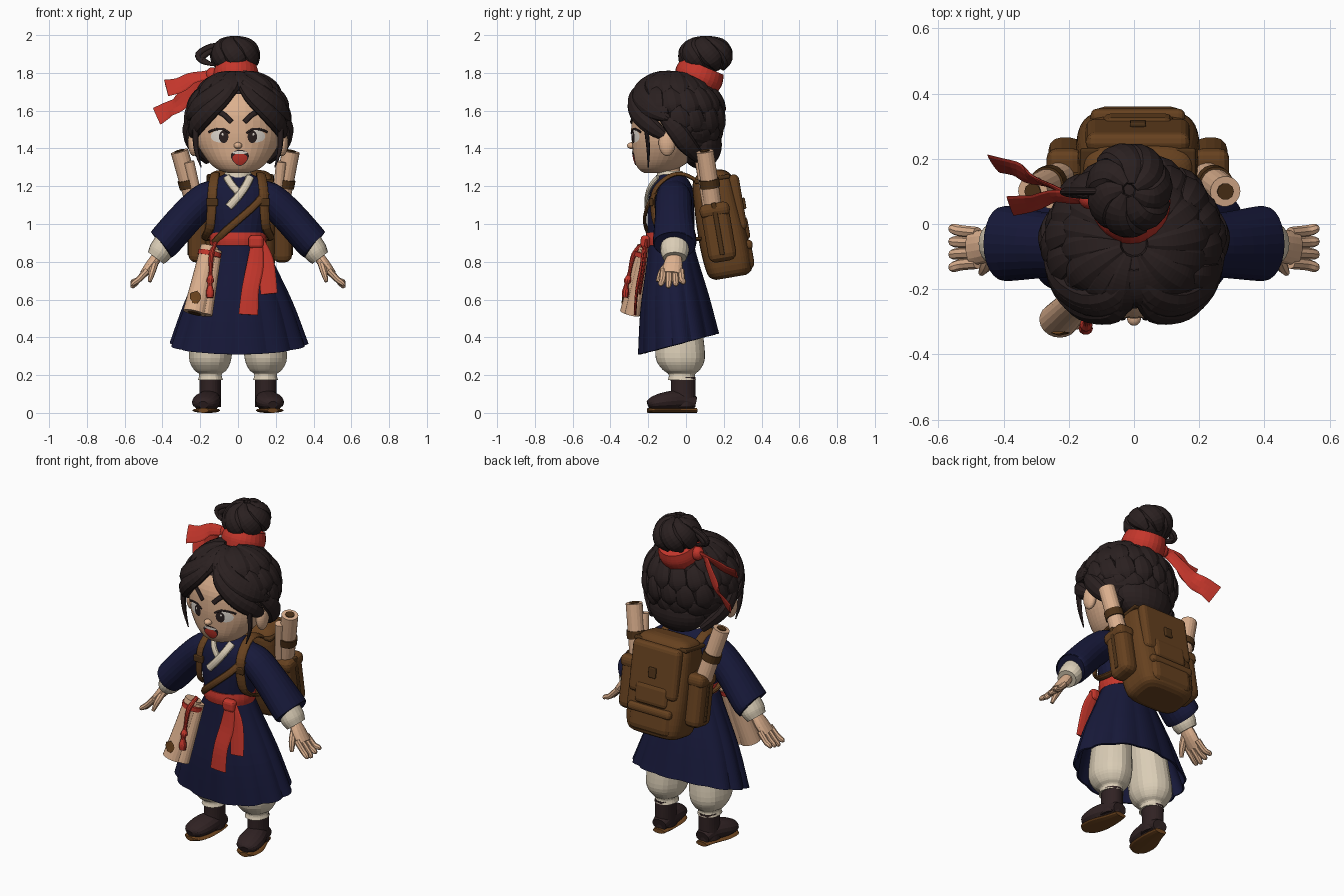
import bpy, bmesh, math, random
from mathutils import Vector, Matrix
random.seed(4)
if "Cube" in bpy.data.objects:
    bpy.data.objects.remove(bpy.data.objects["Cube"])
# Colours
HEX = dict(skin="dcb08e", hair="2a2020", navy="17193a", red="c4362b", cream="dacdb6",
           leather="66411f", strap="4c3117", sole="70461f", white="e6ded4", boot="302223")
MATS, PARTS = {}, []
for key, h in HEX.items():
    rgb = [((int(h[i:i + 2], 16) / 255 + .055) / 1.055) ** 2.4 for i in (0, 2, 4)]
    MATS[key] = m = bpy.data.materials.new(key)
    m.use_nodes = True
    m.diffuse_color = (*rgb, 1)
    m.node_tree.nodes["Principled BSDF"].inputs["Base Color"].default_value = (*rgb, 1)

# Helpers
def finish(name, bm, mat, s=1, mtx=Matrix()):
    bm.transform(Matrix.Diagonal((s, 1, 1, 1)) @ mtx)
    bmesh.ops.recalc_face_normals(bm, faces=bm.faces)
    me = bpy.data.meshes.new(name)
    bm.to_mesh(me)
    bm.free()
    me.materials.append(MATS[mat])
    ob = bpy.data.objects.new(name, me)
    bpy.context.collection.objects.link(ob)
    PARTS.append(ob)
    return ob

def smooth(pts, k=4):
    rows = []
    for i in range(len(pts) - 1):
        a, b, c, d = (pts[max(0, min(len(pts) - 1, i + j))] for j in (-1, 0, 1, 2))
        for t in (j / k for j in range(k)):
            rows.append([.5 * (2 * q + (r - p) * t + (2 * p - 5 * q + 4 * r - u) * t * t
                               + (3 * q - p - 3 * r + u) * t ** 3) for p, q, r, u in zip(a, b, c, d)])
    return rows + [list(pts[-1])]

def skin_rings(rings, caps):
    bm = bmesh.new()
    vs = [[bm.verts.new(p) for p in ring] for ring in rings]
    n = len(vs[0])
    for a, b in zip(vs, vs[1:]):
        for i in range(n):
            bm.faces.new((a[i], a[(i + 1) % n], b[(i + 1) % n], b[i]))
    for ring in (vs[0], vs[-1])[:caps]:
        bm.faces.new(ring)
    return bm

def tube(name, pts, mat, out=lambda p: Vector((0, -1, 0)), s=1, n=10):
    """Points are x, y, z, half width, half thickness; out gives the thin direction."""
    rows, rings = smooth(pts), []
    for i, r in enumerate(rows):
        p = Vector(r[:3])
        t = (Vector(rows[min(i + 1, len(rows) - 1)][:3]) - Vector(rows[max(i - 1, 0)][:3])).normalized()
        side = t.cross(out(p)).normalized()
        rings.append([p + side * r[3] * math.cos(a) + side.cross(t) * r[4] * math.sin(a)
                      for a in (math.tau * j / n for j in range(n))])
    return finish(name, skin_rings(rings, 2), mat, s)

def loft(name, prof, mat, n=28, s=1, p=2, shape=lambda a, t: (1, 0), caps=2, mtx=Matrix()):
    """Profile rows are cx, cy, z, rx, ry."""
    rows, rings = smooth(prof), []
    for i, (cx, cy, z, rx, ry) in enumerate(rows):
        ring = []
        for a in (math.tau * j / n for j in range(n)):
            c, d = (math.copysign(abs(v) ** (2 / p), v) for v in (math.cos(a), math.sin(a)))
            f, dz = shape(a, i / (len(rows) - 1))
            ring.append((cx + rx * f * c, cy + ry * f * d, z + dz))
        rings.append(ring)
    return finish(name, skin_rings(rings, caps), mat, s, mtx)

def ball(name, c, r, mat, s=1, cut=lambda d: False):
    bm = bmesh.new()
    bmesh.ops.create_uvsphere(bm, u_segments=24, v_segments=16, radius=1)
    bmesh.ops.delete(bm, geom=[f for f in bm.faces if cut(f.calc_center_median().normalized())], context='FACES')
    finish(name, bm, mat, s, Matrix.Translation(c) @ Matrix.Diagonal((*r, 1)))

def box(name, c, size, mat, s=1, mtx=Matrix(), bevel=.02):
    bm = bmesh.new()
    bmesh.ops.create_cube(bm, size=1)
    bm.transform(Matrix.Translation(c) @ Matrix.Diagonal((*size, 1)))
    bmesh.ops.bevel(bm, geom=bm.edges, offset=bevel, segments=3, profile=.5, affect='EDGES')
    finish(name, bm, mat, 1, mtx @ Matrix.Diagonal((s, 1, 1, 1)))

def front_y(prof, x, z):
    rows = smooth(prof, 6)
    i = next((i for i in range(len(rows) - 2) if rows[i + 1][2] >= z), len(rows) - 2)
    t = (z - rows[i][2]) / (rows[i + 1][2] - rows[i][2])
    _, cy, _, rx, ry = (a + (b - a) * t for a, b in zip(rows[i], rows[i + 1]))
    return cy - ry * math.sqrt(max(0, 1 - (x / rx) ** 2))

def decal(name, prof, cx, cz, rx, rz, mat, off, s=1, flare=0):
    """Thin patch hugging the front of a profile; flare widens its top."""
    rings = []
    for f in (.05, .4, .7, 1):
        xz = [(cx + f * rx * math.cos(a) * (1 + flare * math.sin(a)), cz + f * rz * math.sin(a))
              for a in (math.tau * j / 24 for j in range(24))]
        rings.append([(x, front_y(prof, x, z) - off, z) for x, z in xz])
    finish(name, skin_rings(rings, 1), mat, s)

def band(name, prof, xz, w, h, mat, off, s=1):
    """Flat band following the front of a profile."""
    tube(name, [(x, front_y(prof, x, z) - off, z, w, h) for x, z in xz], mat, s=s)

SIDES = ((1, "left"), (-1, "right"))
# Head, face and neck
HEAD = [(0, -.17, 1.27, .05, .05), (0, -.15, 1.29, .11, .1), (0, -.125, 1.34, .165, .15), (0, -.1, 1.42, .215, .185),
        (0, -.085, 1.5, .23, .205), (0, -.07, 1.6, .23, .21), (0, -.06, 1.7, .19, .165), (0, -.06, 1.76, .1, .09)]
loft("head", HEAD, "skin", n=36)
loft("neck", [(0, -.08, 1.15, .06, .06), (0, -.09, 1.33, .055, .055)], "skin")
ball("nose", (0, -.287, 1.415), (.022, .025, .018), "skin")
for s, side in SIDES:
    ball(side + "_ear", (.235, -.1, 1.43), (.03, .045, .07), "skin", s)
    decal(side + "_eye_white", HEAD, .098, 1.465, .046, .033, "white", .002, s)
    decal(side + "_iris", HEAD, .076, 1.462, .025, .033, "hair", .004, s)
    decal(side + "_eye_glint", HEAD, .082, 1.475, .006, .007, "white", .006, s)
    band(side + "_eyelid", HEAD, [(.045, 1.482), (.08, 1.502), (.12, 1.5), (.155, 1.487)], .006, .004, "hair", .003, s)
    band(side + "_brow", HEAD, [(.035, 1.54), (.07, 1.575), (.1, 1.592), (.13, 1.595)], .014, .006, "hair", .003, s)
decal("mouth", HEAD, .01, 1.35, .046, .042, "hair", .002, flare=.3)
decal("tongue", HEAD, .01, 1.342, .038, .031, "red", .004, flare=.3)
decal("teeth", HEAD, .01, 1.378, .04, .008, "white", .005)

# Hair: cap, overlapping tiers of locks, parted fringe
HC, HR = Vector((0, -.06, 1.56)), (.25, .24, .23)

def hairline(a):
    return .9 + .95 * min(abs(a) / 1.57, 1) + .45 * max(0, abs(a) / 1.57 - 1)

def lock(name, path, w, h, c=HC, r=HR, lift=1.0):
    pts = []
    for (a, phi), q in zip(path, (.35, .8, 1, .95, .35)):
        d = Vector((r[0] * math.sin(phi) * math.sin(a), -r[1] * math.sin(phi) * math.cos(a), r[2] * math.cos(phi)))
        pts.append((*(c + lift * d), w * q, h * (.4 + q * .6)))
    tube(name, pts, "hair", out=lambda p: p - c)

ball("hair_cap", HC, HR, "hair", cut=lambda d: math.acos(d.z) > hairline(math.atan2(d.x, -d.y)) + .05)
for tier, (top, low) in enumerate(((.15, 1.05), (.8, 1.5), (1.25, 1.95), (1.7, 2.35))):
    for i in range(16):
        a = (i + .5 * (tier % 2) + random.uniform(-.1, .1)) / 16 * math.tau - math.pi
        end = min(low, hairline(a)) + random.uniform(-.04, .06)
        if end > top + .2:
            lock("hair_lock", [(a + .04 * t, top + (end - top) * t / 4) for t in range(5)], .062, .036,
                 lift=random.uniform(.98, 1.02))
for s, side in SIDES:
    for start, drop in ((.24, 0), (.4, -.22), (.58, .15)):
        lock(side + "_fringe_lock", [(s * a, p + start - .45 + drop * a / 2) for a, p in
                                     ((.06, .5), (.3, .9), (.65, 1.25), (1.05, 1.55), (1.45, 1.8))], .052, .038, lift=1.04)
    tube(side + "_ear_curl", [(.235, -.12, 1.57, .03, .025), (.262, -.055, 1.5, .05, .032), (.235, .005, 1.42, .05, .035),
                              (.16, .08, 1.34, .03, .025)], "hair", out=lambda p: p - HC, s=s)
    tube(side + "_strand", [(.205, -.2, 1.62, .018, .013), (.222, -.21, 1.52, .018, .013), (.222, -.2, 1.4, .013, .01),
                            (.195, -.2, 1.3, .003, .003)], "hair", s=s)
    for z in range(3):
        lock(side + "_nape_lock", [(s * (3.1 - t * .38), 1.85 + z * .24 - t * .05) for t in range(5)], .05, .03)
ball("nape_hair", (0, .08, 1.42), (.18, .11, .13), "hair")
# Top knot with tied ribbon
BUN, BR = Vector((-.015, .105, 1.89)), (.108, .122, .092)
ball("bun", BUN, BR, "hair")
for i in range(7):
    lock("bun_lock", [(i / 7 * math.tau + t * .35, .15 + t * .55) for t in range(5)], .052, .026, BUN, BR)
for r in (.01, .03):
    tube("loose_curl", [(-.07, .1, 1.94, .014, .012), (-.14, .1, 1.95 - r, .016, .012), (-.22 + r, .1, 1.91 - r, .016, .012),
                        (-.2 + r, .09, 1.86, .012, .01), (-.12, .08, 1.84, .006, .006)], "hair")
tilt = Matrix.Translation((-.01, .07, 1.785)) @ Matrix.Rotation(-.4, 4, 'X')
loft("hair_band", [(0, 0, -.055, .115, .12), (0, 0, 0, .122, .13), (0, 0, .055, .108, .118)], "red", mtx=tilt)
ball("ribbon_knot", (-.135, .08, 1.79), (.035, .035, .04), "red")
for end in ([(-.25, .085, 1.77, .036, .007), (-.31, .065, 1.735, .046, .007), (-.38, .055, 1.72, .054, .006)],
            [(-.24, .11, 1.72, .036, .007), (-.31, .14, 1.64, .048, .007), (-.37, .17, 1.605, .05, .007),
             (-.43, .185, 1.57, .056, .006)]):
    tube("ribbon_tail", [(-.12, .08, 1.79, .02, .01), (-.18, .08, 1.785, .03, .01)] + end, "red",
         out=lambda p: Vector((.2, -.8, .6)))

# Robe, collar and sash
TORSO = [(0, -.08, .88, .14, .12), (0, -.08, 1, .16, .125), (0, -.08, 1.1, .185, .122),
         (0, -.075, 1.18, .185, .112), (0, -.075, 1.23, .14, .09), (0, -.08, 1.265, .07, .065)]
loft("robe_top", TORSO, "navy")
skirt = loft("robe_skirt", [(0, -.08, .92, .13, .115), (0, -.075, .8, .185, .135), (0, -.06, .58, .285, .18),
                            (0, -.04, .365, .36, .21)], "navy", n=128, caps=0,
             shape=lambda a, t: (1 + t * (.05 * abs(math.sin(6.5 * a + 1)) - .025 + .015 * math.cos(5 * a)),
                                 .055 * t * math.sin(a)))
skirt.modifiers.new("thickness", 'SOLIDIFY').thickness = .01
loft("collar_ring", [(0, -.08, 1.235, .085, .078), (0, -.085, 1.28, .066, .066)], "cream")
band("collar_under", TORSO, [(-.06, 1.25), (-.035, 1.21), (0, 1.17)], .02, .01, "cream", .008)
band("collar_over", TORSO, [(.065, 1.25), (.04, 1.2), (0, 1.145), (-.05, 1.09)], .022, .011, "cream", .012)
loft("sash", [(0, -.08, .885, .148, .13), (0, -.08, .92, .152, .135), (0, -.08, .955, .148, .13)], "red")
box("sash_knot", (.095, -.215, .905), (.08, .05, .07), "red")
tube("sash_tail", [(.1, -.22, .91, .03, .01), (.09, -.235, .78, .045, .01), (.065, -.26, .65, .046, .009),
                   (.055, -.27, .52, .052, .007)], "red")
tube("sash_tail", [(.11, -.21, .91, .03, .01), (.145, -.22, .8, .045, .01), (.165, -.245, .63, .045, .007)], "red")

# Arms, legs and boots
up, flat = (lambda p: Vector((1, 0, .8))), (lambda p: Vector((0, 0, 1)))
for s, side in SIDES:
    tube(side + "_sleeve", [(.1, -.065, 1.18, .075, .06), (.17, -.065, 1.135, .095, .085), (.27, -.065, 1.04, .1, .09),
                            (.385, -.06, .91, .115, .09), (.405, -.06, .89, .108, .084)], "navy", up, s, 24)
    tube(side + "_cuff", [(.38, -.06, .91, .07, .06), (.41, -.06, .855, .075, .064), (.435, -.06, .82, .062, .052)],
         "cream", up, s, 20)
    tube(side + "_palm", [(.42, -.06, .84, .035, .028), (.455, -.068, .79, .05, .03), (.5, -.075, .735, .052, .022)],
         "skin", up, s, 14)
    for i in range(4):
        y, z = -.12 + i * .031, .662 + .01 * abs(i - 1)
        tube(side + "_finger", [(.48, y, .755, .018, .018), (.527, y - .004 + i * .003, .705, .018, .016),
                                (.555, y - .012 + i * .008, z + .012, .016, .014), (.562, y - .013 + i * .008, z, .008, .007)],
             "skin", up, s, 8)
    tube(side + "_thumb", [(.44, -.09, .795, .02, .02), (.455, -.128, .745, .02, .018), (.468, -.15, .695, .01, .01)],
         "skin", up, s, 8)
    loft(side + "_trouser", [(.12, -.04, .58, .1, .11), (.135, -.035, .42, .11, .125), (.145, -.03, .29, .112, .13),
                             (.145, -.025, .23, .088, .1), (.145, -.022, .205, .06, .07), (.145, -.022, .175, .066, .074)],
         "cream", s=s, shape=lambda a, t: (1 + .015 * math.cos(9 * a), 0))
    loft(side + "_boot_shaft", [(.147, -.015, .19, .058, .066), (.147, -.015, .1, .056, .066), (.15, -.02, .03, .06, .07)],
         "boot", s=s)
    tube(side + "_boot_foot", [(.145, .05, .05, .045, .035), (.15, -.02, .065, .06, .055), (.168, -.11, .06, .074, .05),
                               (.18, -.175, .05, .06, .036), (.184, -.2, .042, .025, .02)], "boot", flat, s, 16)
    tube(side + "_sole", [(.144, .058, .013, .038, .013), (.15, -.02, .013, .056, .013), (.168, -.11, .013, .072, .013),
                          (.18, -.175, .013, .06, .013), (.184, -.203, .013, .028, .013)], "sole", flat, s, 12)

# Backpack
PACK = Matrix.Translation((.012, .2, 1)) @ Matrix.Rotation(.17, 4, 'X')
loft("pack_body", [(0, -.01, -.285, .13, .08), (0, -.01, -.25, .175, .12), (0, -.015, -.1, .19, .13), (0, -.02, .1, .185, .12),
                   (0, -.02, .23, .175, .108), (0, -.02, .275, .15, .08), (0, -.02, .29, .09, .04)],
     "leather", p=4, n=40, mtx=PACK)
box("pack_flap", (0, .09, .1), (.32, .06, .3), "leather", mtx=PACK, bevel=.028)
box("pack_flap_tongue", (0, .1, -.04), (.22, .055, .13), "leather", mtx=PACK, bevel=.027)
box("pack_pocket", (0, .08, -.18), (.28, .09, .17), "leather", mtx=PACK, bevel=.042)
box("pocket_lid", (0, .085, -.13), (.29, .095, .05), "leather", mtx=PACK)
box("pack_buckle", (0, .125, .09), (.05, .015, .06), "strap", mtx=PACK, bevel=.006)
box("pack_seam", (0, -.02, .245), (.355, .19, .022), "strap", mtx=PACK, bevel=.008)
for s, side in SIDES:
    box(side + "_pouch", (.222, -.035, -.04), (.105, .15, .31), "leather", s, PACK, .04)
    box(side + "_pouch_lid", (.225, -.035, .08), (.11, .16, .075), "leather", s, PACK, .03)
    box(side + "_pouch_strap", (.23, -.035, -.02), (.1, .025, .28), "strap", s, PACK, .006)
    x = .295 - .015 * s
    roll = lambda t, r: (.215 + (x - .215) * t, .15 - .05 * t, 1.05 + .335 * t, r, r)
    tube(side + "_map_roll", [roll(0, .047), roll(1, .047)], "skin", s=s, n=18)
    tube(side + "_small_roll", [(.2, .12, 1.06, .028, .028), (x - .05, .075, 1.33, .028, .028)], "skin", s=s, n=14)
    tube(side + "_roll_core", [roll(.9, .026), roll(1.015, .026)], "strap", s=s)
    tube(side + "_roll_tie", [roll(.43, .054), roll(.56, .054)], "strap", s=s, n=18)
    tube(side + "_shoulder_strap", [(.12, .07, 1.22, .026, .01), (.12, -.01, 1.262, .026, .01), (.125, -.09, 1.252, .026, .01),
                                    (.135, -.165, 1.18, .026, .01), (.14, -.175, 1.08, .026, .01), (.15, -.15, .98, .024, .01),
                                    (.175, -.06, .93, .02, .01), (.17, .08, .92, .02, .01)],
         "leather", out=lambda p: p - Vector((p.x * .7, -.07, 1.08)), s=s)
    box(side + "_strap_buckle", (.137, -.183, 1.115), (.062, .02, .04), "strap", s, bevel=.006)
band("cross_strap", TORSO, [(.15, 1.17), (.09, 1.1), (0, 1.02), (-.08, .95), (-.125, .9)], .02, .009, "leather", .014)
# Waist scrolls and tassel
tube("waist_scroll", [(-.15, -.215, .88, .048, .045), (-.19, -.255, .7, .055, .05), (-.23, -.295, .53, .062, .055)], "skin", n=20)
tube("waist_scroll_inner", [(-.125, -.21, .86, .04, .035), (-.18, -.285, .52, .045, .04)], "skin", n=16)
tube("scroll_core", [(-.225, -.29, .55, .035, .03), (-.231, -.296, .526, .035, .03)], "strap")
tube("scroll_tie", [(-.148, -.22, .855, .062, .055), (-.153, -.223, .83, .062, .055)], "red", n=18)
tube("scroll_patch", [(-.235, -.333, .64, .02, .004), (-.225, -.334, .61, .03, .004), (-.228, -.338, .58, .012, .004)], "sole")
tube("tassel", [(-.12, -.22, .9, .012, .012), (-.14, -.275, .84, .014, .014), (-.145, -.3, .74, .01, .01),
                (-.147, -.31, .7, .02, .02), (-.148, -.315, .68, .012, .012), (-.148, -.32, .64, .022, .02),
                (-.148, -.322, .61, .018, .016)], "red")

# Smooth shading with crisp edges
for ob in bpy.context.view_layer.objects:
    ob.select_set(ob in PARTS)
bpy.context.view_layer.objects.active = PARTS[0]
bpy.ops.object.shade_smooth_by_angle(angle=math.radians(45))
